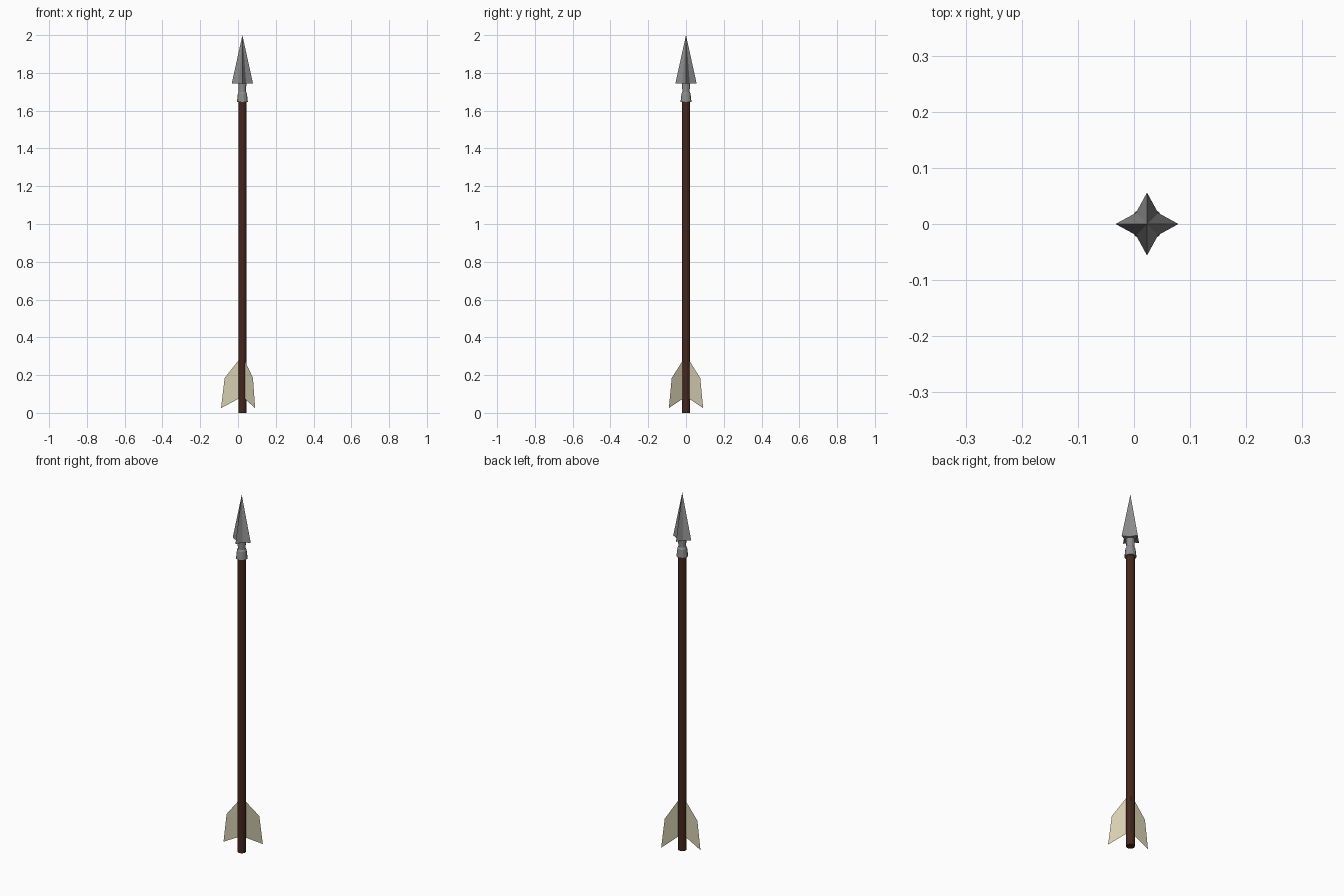
import bpy, math

if "Cube" in bpy.data.objects:
    bpy.data.objects.remove(bpy.data.objects["Cube"])

AX = 0.0232  # x of the shaft axis (fletching makes the model off-centre)


def material(name, rgb):
    m = bpy.data.materials.new(name)
    m.diffuse_color = (*rgb, 1.0)
    m.use_nodes = True
    m.node_tree.nodes["Principled BSDF"].inputs["Base Color"].default_value = m.diffuse_color
    return m


wood = material("dark wood", (0.06, 0.02, 0.012))
steel = material("grey steel", (0.27, 0.27, 0.275))
feather = material("cream feather", (0.67, 0.62, 0.44))


def make(name, verts, faces, mat):
    me = bpy.data.meshes.new(name)
    me.from_pydata(verts, [], faces)
    me.materials.append(mat)
    ob = bpy.data.objects.new(name, me)
    bpy.context.collection.objects.link(ob)
    ob.location.x = AX
    return ob


def lathe(name, profile, sides, mat):
    """Faceted solid of revolution with closed ends."""
    verts, faces = [], []
    for r, z in profile:
        for i in range(sides):
            a = 2 * math.pi * (i + 0.5) / sides
            verts.append((r * math.cos(a), r * math.sin(a), z))
    for k in range(len(profile) - 1):
        for i in range(sides):
            j = (i + 1) % sides
            faces.append((k * sides + i, k * sides + j,
                          (k + 1) * sides + j, (k + 1) * sides + i))
    faces.append(tuple(reversed(range(sides))))
    faces.append(tuple(range((len(profile) - 1) * sides, len(profile) * sides)))
    return make(name, verts, faces, mat)


# Shaft
lathe("shaft", [(0.0225, 0.0), (0.0225, 1.66)], 12, wood)

# Socket holding the head
lathe("socket", [(0.030, 1.645), (0.025, 1.69), (0.020, 1.70),
                 (0.022, 1.75)], 12, steel)

# Four-bladed head: star-shaped pyramid
star = []
for i in range(8):
    r = 0.056 if i % 2 == 0 else 0.028
    a = math.pi * i / 4
    star.append((r * math.cos(a), r * math.sin(a), 1.745))
faces = [(i, (i + 1) % 8, 8) for i in range(8)] + [tuple(reversed(range(8)))]
make("head", star + [(0, 0, 2.0)], faces, steel)

# Three thin feathers
outline = [(0.015, 0.285), (0.094, 0.185), (0.113, 0.025), (0.015, 0.078)]
for n, deg in enumerate((180, 53.4, -53.4)):
    a = math.radians(deg)
    make(f"feather_{n + 1}",
         [(r * math.cos(a), r * math.sin(a), z) for r, z in outline],
         [(0, 1, 2, 3)], feather)
